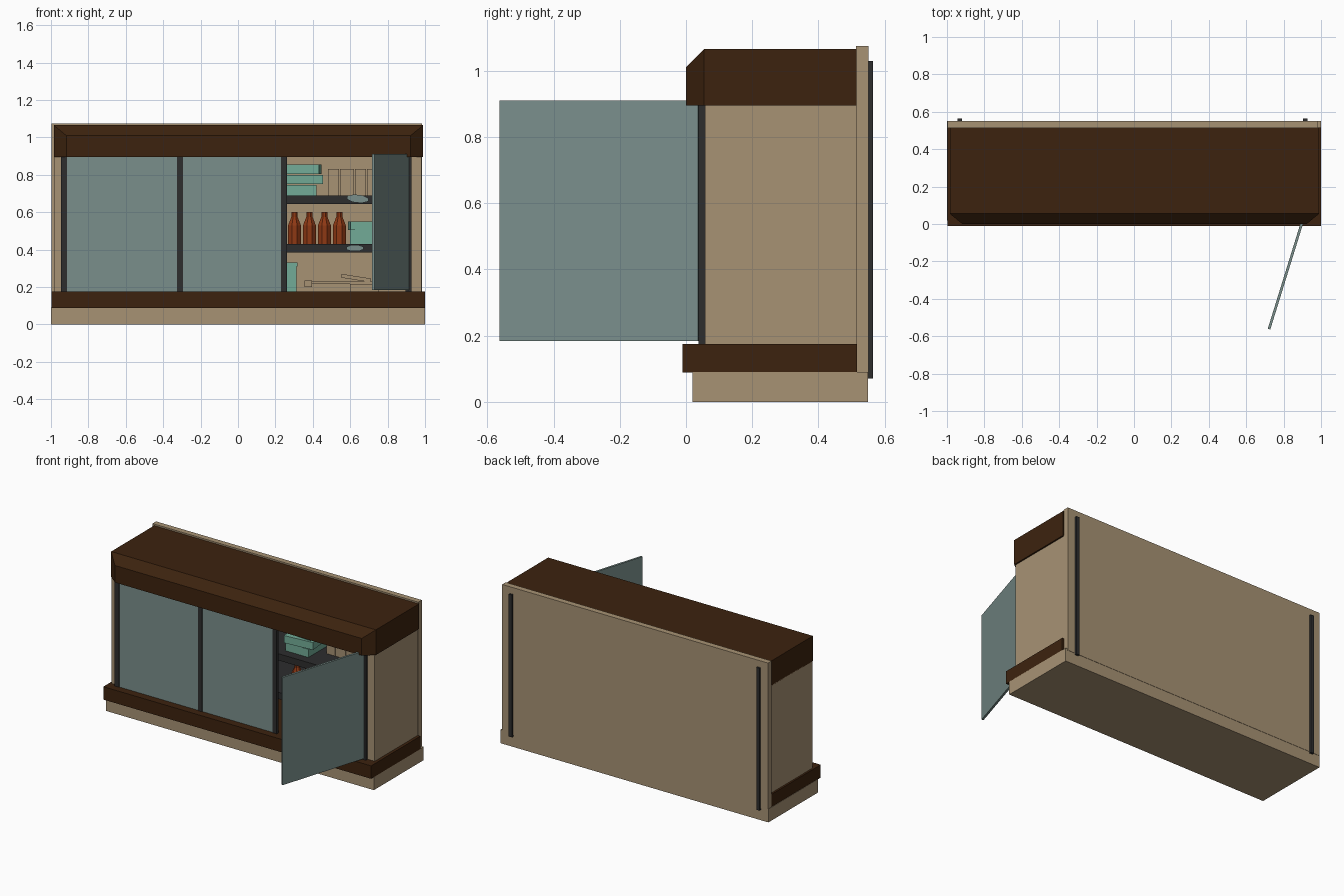
import bpy, bmesh, math
from mathutils import Matrix

if "Cube" in bpy.data.objects:
    bpy.data.objects.remove(bpy.data.objects["Cube"])

def material(name, r, g, b):
    m = bpy.data.materials.new(name)
    m.diffuse_color = (r, g, b, 1)
    m.use_nodes = True
    m.node_tree.nodes["Principled BSDF"].inputs["Base Color"].default_value = m.diffuse_color
    return m

BEIGE = material("beige panel", .39, .29, .175)
BROWN = material("dark brown wood", .046, .0165, .0045)
GLASS = material("grey teal door", .195, .275, .26)
BLACK = material("charcoal metal", .026, .026, .027)
MINT = material("mint box", .17, .41, .31)
AMBER = material("amber bottle", .27, .04, .007)

def finish(name, bm, mat):
    bmesh.ops.recalc_face_normals(bm, faces=bm.faces)
    me = bpy.data.meshes.new(name)
    bm.to_mesh(me)
    bm.free()
    me.materials.append(mat)
    ob = bpy.data.objects.new(name, me)
    bpy.context.collection.objects.link(ob)
    return ob

def box(name, x0, x1, y0, y1, z0, z1, mat, turn=0, axis='Z'):
    """Box from its limits, optionally turned about its own centre."""
    bm = bmesh.new()
    bmesh.ops.create_cube(bm, size=1)
    bmesh.ops.scale(bm, vec=(x1 - x0, y1 - y0, z1 - z0), verts=bm.verts)
    m = Matrix.Rotation(math.radians(turn), 4, axis)
    bmesh.ops.transform(bm, matrix=m, verts=bm.verts)
    bmesh.ops.translate(bm, vec=((x0 + x1) / 2, (y0 + y1) / 2, (z0 + z1) / 2), verts=bm.verts)
    return finish(name, bm, mat)

def lathe(name, x, y, z, profile, mat, n=8):
    """Stacked rings of (radius, height), capped at both ends."""
    bm = bmesh.new()
    rings = [[bm.verts.new((x + r * math.cos(2 * math.pi * (i + .5) / n),
                            y + r * math.sin(2 * math.pi * (i + .5) / n), z + h))
              for i in range(n)] for r, h in profile]
    for a, b in zip(rings, rings[1:]):
        for i in range(n):
            bm.faces.new((a[i], a[(i + 1) % n], b[(i + 1) % n], b[i]))
    bm.faces.new(rings[0][::-1])
    bm.faces.new(rings[-1])
    return finish(name, bm, mat)

def tag(name, x, y, z, w, h, tilt):
    """Flat eight-sided plate facing the front."""
    bm = bmesh.new()
    bmesh.ops.create_cone(bm, cap_ends=True, segments=8, radius1=.5, radius2=.5, depth=1)
    m = (Matrix.Translation((x, y, z)) @ Matrix.Rotation(math.radians(tilt), 4, 'Y')
         @ Matrix.Diagonal((w, .03, h, 1)) @ Matrix.Rotation(math.pi / 2, 4, 'X')
         @ Matrix.Rotation(math.pi / 8, 4, 'Z'))
    bmesh.ops.transform(bm, matrix=m, verts=bm.verts)
    return finish(name, bm, GLASS)

# Carcass
box("base_plinth", -1, 1, .02, .55, 0, .09, BEIGE)
box("skirting", -.998, 1, -.01, .516, .088, .175, BROWN)
box("back_panel", -.998, .985, .514, .552, .08, 1.075, BEIGE)
for name, x0, x1 in (("left_side", -.985, -.93), ("right_side", .925, .98)):
    box(name, x0, x1, .057, .516, .17, .9, BEIGE)

# Counter top: chamfered front edge meeting cut front corners
bm = bmesh.new()
L, R, c = -.985, .99, .067
low = [(L, .515), (L, .055), (L + c, 0), (R - c, 0), (R, .055), (R, .515)]
bot = [bm.verts.new((x, y, .895)) for x, y in low]
heights = (1.065, 1.065, 1.01, 1.01, 1.065, 1.065)
top = [bm.verts.new((x, y, h)) for (x, y), h in zip(low, heights)]
for i in range(6):
    j = (i + 1) % 6
    bm.faces.new((bot[i], bot[j], top[j], top[i]))
bm.faces.new(bot[::-1])
bm.faces.new((top[0], top[1], top[4], top[5]))
bm.faces.new((top[1], top[2], top[3], top[4]))
finish("counter_top", bm, BROWN)

# Front posts and back rails
for i, x in enumerate((-.931, -.31, .246, .912)):
    box(f"front_post_{i+1}", x - .016, x + .016, .038, .06, .17, .9, BLACK)
for i, x in enumerate((-.932, .915)):
    box(f"back_rail_{i+1}", x - .012, x + .012, .55, .565, .07, 1.03, BLACK)

# Two closed doors, one open door swung about the right post
box("closed_door_left", -.916, -.325, .042, .056, .17, .9, GLASS)
box("closed_door_middle", -.295, .231, .042, .056, .17, .9, GLASS)
hx, hy, tx, ty = .908, .038, .722, -.562
length = math.hypot(tx - hx, ty - hy)
mx, my = (hx + tx) / 2, (hy + ty) / 2
box("open_door", mx - length / 2, mx + length / 2, my - .007, my + .007, .184, .91,
    GLASS, math.degrees(math.atan2(hy - ty, hx - tx)))

# Shelves with label tags
box("upper_shelf", -.93, .926, .09, .516, .645, .69, BLACK)
box("lower_shelf", -.93, .926, .09, .516, .385, .43, BLACK)
tag("upper_tag", .64, .082, .672, .125, .045, 6)
tag("lower_tag", .625, .082, .408, .10, .036, 0)

# Upper shelf contents
box("carton_low", .25, .42, .15, .40, .69, .745, MINT)
box("carton_mid", .24, .445, .14, .38, .75, .80, MINT, 5)
box("carton_high", .26, .44, .16, .40, .803, .855, MINT, -3)
for i, (x, w) in enumerate(((.48, .06), (.545, .075), (.625, .06), (.69, .06))):
    box(f"binder_{i+1}", x, x + w, .26, .46, .69, .83, BEIGE)

# Lower shelf contents
for i in range(4):
    lathe(f"bottle_{i+1}", .302 + .08 * i, .2, .43,
          [(.037, 0), (.037, .10), (.018, .145), (.018, .17)], AMBER)
box("small_carton", .60, .73, .17, .34, .43, .505, MINT)
box("small_carton_lid", .595, .735, .165, .345, .505, .55, MINT, 4)

# Floor contents: canister and a hand tool
box("canister", .25, .312, .15, .30, .17, .31, MINT)
box("canister_lid", .245, .317, .145, .305, .31, .33, MINT)
box("tool_shaft", .37, .72, .22, .25, .215, .23, BEIGE)
box("tool_head", .355, .395, .20, .27, .20, .235, BEIGE)
box("tool_body", .60, .75, .20, .27, .17, .215, BEIGE)
box("tool_lever", .55, .71, .22, .25, .238, .258, BEIGE, 9, 'Y')
